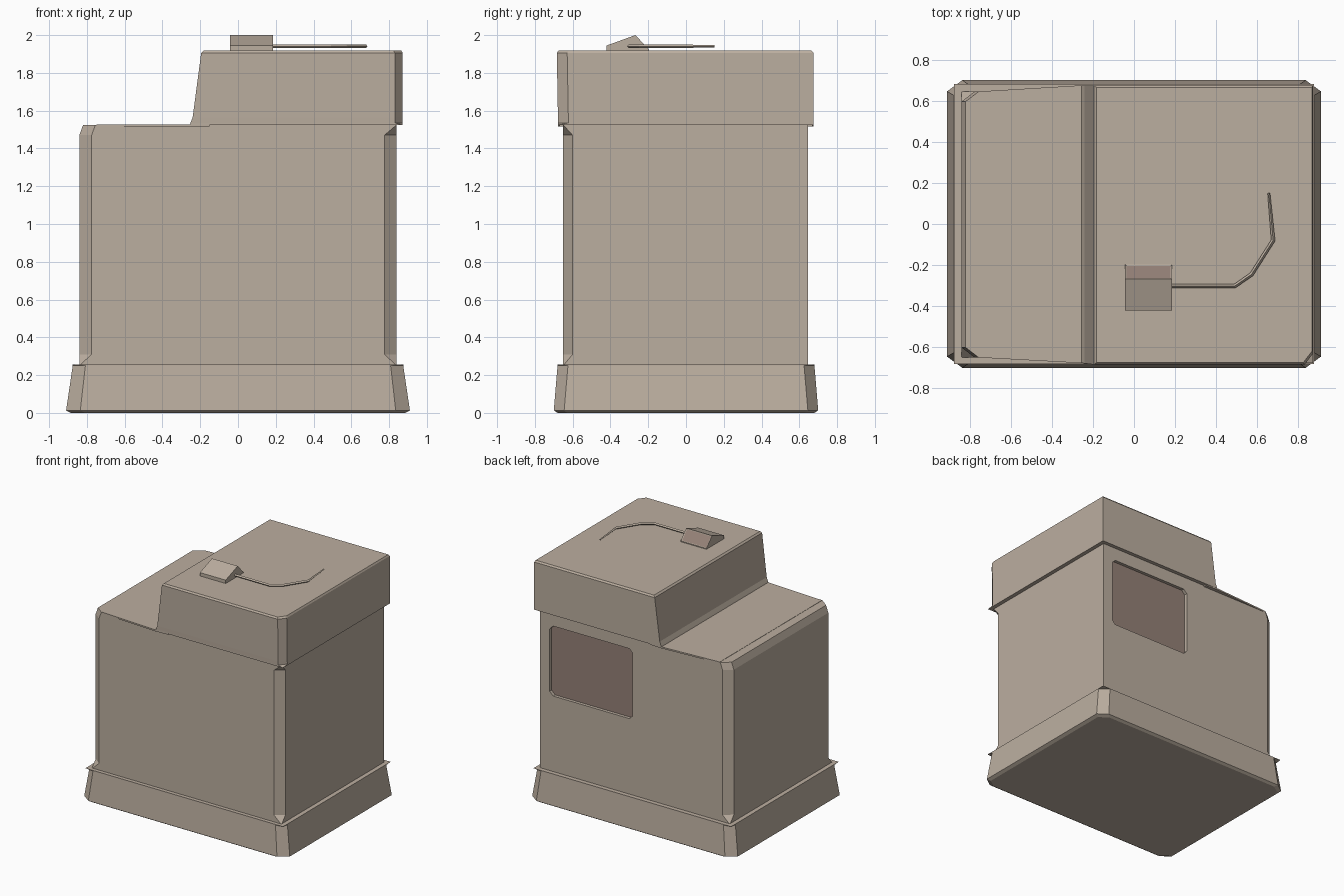
import bpy, bmesh
from mathutils import Vector

if "Cube" in bpy.data.objects:
    bpy.data.objects.remove(bpy.data.objects["Cube"])


def material(name, rgb):
    m = bpy.data.materials.new(name)
    m.diffuse_color = (*rgb, 1)
    m.use_nodes = True
    m.node_tree.nodes["Principled BSDF"].inputs["Base Color"].default_value = m.diffuse_color
    return m


BEIGE = material("warm_beige", (0.50, 0.425, 0.35))
BROWN = material("dull_brown", (0.30, 0.22, 0.185))


def finish(name, bm):
    bmesh.ops.remove_doubles(bm, verts=bm.verts, dist=1e-5)
    bmesh.ops.recalc_face_normals(bm, faces=bm.faces)
    me = bpy.data.meshes.new(name)
    bm.to_mesh(me)
    bm.free()
    me.materials.append(BEIGE)
    me.materials.append(BROWN)
    ob = bpy.data.objects.new(name, me)
    bpy.context.collection.objects.link(ob)
    return ob


def loft(name, rings):
    """Join stacked rings of equal point count and close both ends."""
    bm = bmesh.new()
    loops = [[bm.verts.new(p) for p in r] for r in rings]
    n = len(loops[0])
    for a, b in zip(loops, loops[1:]):
        for i in range(n):
            bm.faces.new((a[i], a[(i + 1) % n], b[(i + 1) % n], b[i]))
    bm.faces.new(loops[0])
    bm.faces.new(loops[-1])
    return finish(name, bm)


def box_ring(z, x0, x1, y0, y1, c=(0.065, 0.05), corners=""):
    """Rectangle with the chosen corners chamfered (f/b front/back, l/r)."""
    pts = []
    for key, x, y, sx, sy in (("fl", x0, y0, 1, 1), ("fr", x1, y0, -1, 1),
                              ("br", x1, y1, -1, -1), ("bl", x0, y1, 1, -1)):
        cx, cy = c if key in corners.split() else (0, 0)
        pair = [(x, y + sy * cy, z), (x + sx * cx, y, z)]
        pts += pair if key in ("fl", "br") else pair[::-1]
    return pts


# Flared plinth, chamfered corners closing to a sharp top rim
ALL = "fl fr br bl"
loft("plinth", [
    box_ring(0.0, -0.885, 0.885, -0.68, 0.68, (0.075, 0.05), ALL),
    box_ring(0.013, -0.91, 0.91, -0.70, 0.70, (0.075, 0.055), ALL),
    box_ring(0.25, -0.875, 0.875, -0.68, 0.68, (0.067, 0.055), ALL),
    box_ring(0.256, -0.875, 0.875, -0.68, 0.68)])

# Main cabinet, three chamfered uprights
body = loft("cabinet", [
    box_ring(0.25, -0.84, 0.84, -0.65, 0.645),
    box_ring(0.31, -0.84, 0.84, -0.65, 0.645, corners="fl fr bl"),
    box_ring(1.47, -0.84, 0.84, -0.65, 0.645, corners="fl fr bl"),
    box_ring(1.525, -0.82, 0.84, -0.65, 0.645, corners="fl bl")])

# Recessed rear panel, cut into the back
def panel_ring(y, x0=0.02, x1=0.755, z0=0.86, z1=1.42, c=0.03):
    flat = box_ring(0, x0, x1, z0, z1, (c, c), ALL)
    return [(p[0], y, p[1]) for p in flat]

cutter = loft("panel_cutter", [panel_ring(0.62), panel_ring(0.75)])
cutter.hide_render = True
mod = body.modifiers.new("panel_recess", "BOOLEAN")
mod.operation = "DIFFERENCE"
mod.solver = "EXACT"
mod.object = cutter
dg = bpy.context.evaluated_depsgraph_get()
cut_mesh = bpy.data.meshes.new_from_object(body.evaluated_get(dg))
body.modifiers.clear()
body.data = cut_mesh
for p in cut_mesh.polygons:
    p.material_index = int(p.normal.y > 0.9 and 0.61 < p.center.y < 0.63)
bpy.data.objects.remove(cutter)

# Thin lip on the cabinet top, widening to meet the upper housing
lip = [(-0.75, -0.65), (-0.25, -0.677), (-0.15, -0.67),
       (-0.15, 0.67), (-0.25, 0.675), (-0.75, 0.645)]
loft("top_lip", [[(x, y, z) for x, y in lip] for z in (1.515, 1.527)])

# Upper housing with sloped left side
C = (0.042, 0.055)
loft("upper_housing", [
    box_ring(1.524, -0.256, 0.872, -0.677, 0.675),
    box_ring(1.535, -0.252, 0.872, -0.677, 0.675, C, "fr"),
    box_ring(1.565, -0.24, 0.872, -0.678, 0.675, C, "fr"),
    box_ring(1.905, -0.195, 0.872, -0.684, 0.675, C, "fr"),
    box_ring(1.918, -0.183, 0.865, -0.675, 0.665, C, "fr")])

# Wedge-shaped device with an inset brown rear face
wedge = [(-0.42, 1.91), (-0.42, 1.945), (-0.268, 2.0), (-0.197, 1.925), (-0.197, 1.91)]
dev = loft("wedge_device", [[(x, y, z) for y, z in wedge] for x in (-0.043, 0.185)])
bm = bmesh.new()
bm.from_mesh(dev.data)
slope = Vector((0, 0.075, 0.071)).normalized()
face = max(bm.faces, key=lambda f: f.normal.dot(slope))
bmesh.ops.inset_individual(bm, faces=[face], thickness=0.01, depth=-0.004)
face.material_index = 1
bm.to_mesh(dev.data)
bm.free()

# Bent cable lying over the housing
path = [(0.17, -0.302), (0.49, -0.302), (0.572, -0.245), (0.677, -0.08), (0.656, 0.15)]
cu = bpy.data.curves.new("cable_path", "CURVE")
cu.dimensions = "3D"
cu.bevel_depth = 0.01
cu.bevel_resolution = 0
cu.use_fill_caps = True
sp = cu.splines.new("POLY")
sp.points.add(len(path) - 1)
for pt, (x, y) in zip(sp.points, path):
    pt.co = (x, y, 1.941, 1)
sp.points[-1].radius = 0.6
tmp = bpy.data.objects.new("cable_path", cu)
bpy.context.collection.objects.link(tmp)
dg = bpy.context.evaluated_depsgraph_get()
me = bpy.data.meshes.new_from_object(tmp.evaluated_get(dg))
bpy.data.objects.remove(tmp)
me.materials.clear()
me.materials.append(BEIGE)
for p in me.polygons:
    p.use_smooth = False
bpy.context.collection.objects.link(bpy.data.objects.new("cable", me))
